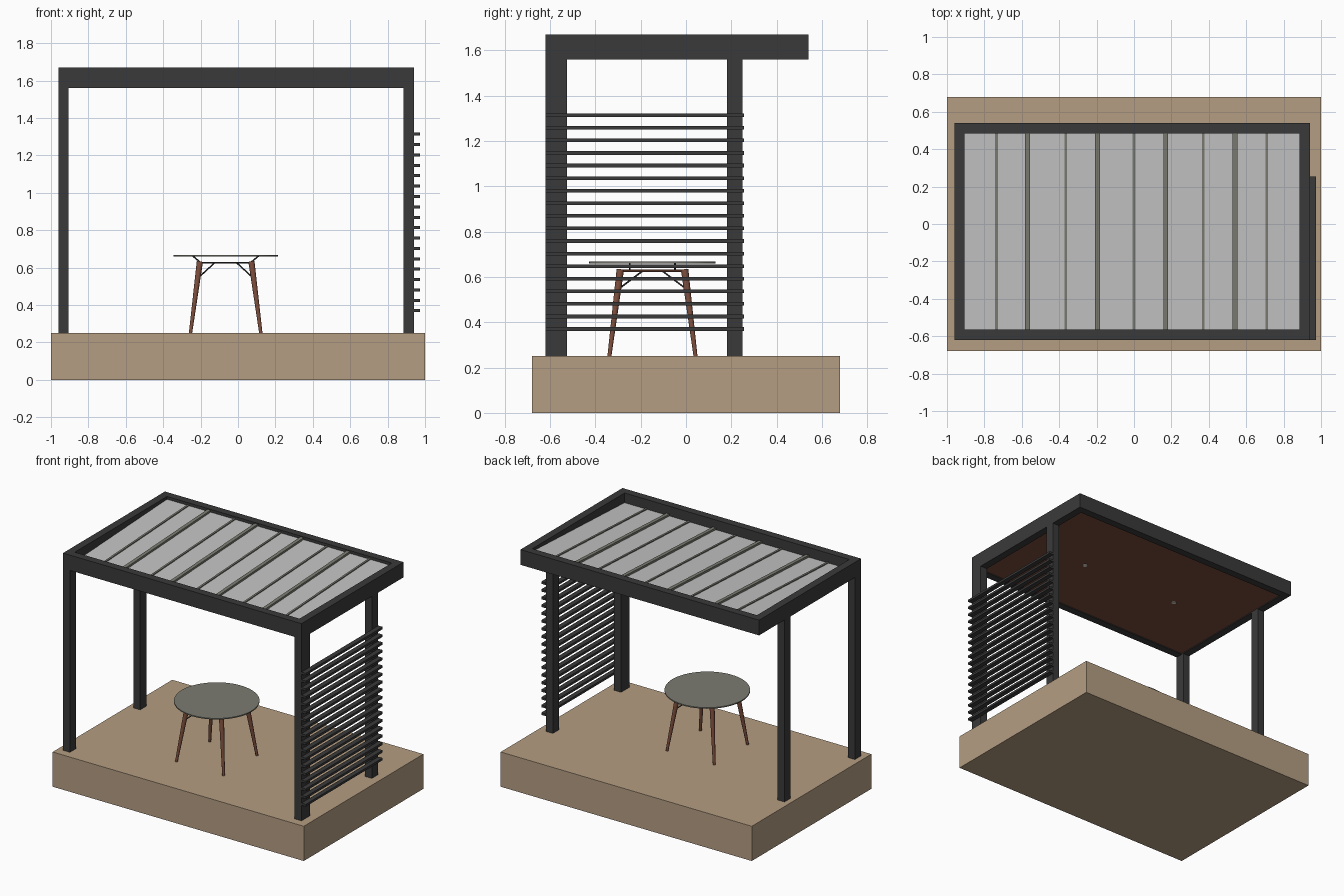
import bpy, bmesh, math
from mathutils import Vector

cube = bpy.data.objects.get("Cube")
if cube:
    bpy.data.objects.remove(cube, do_unlink=True)


def material(name, r, g, b):
    m = bpy.data.materials.new(name)
    m.use_nodes = True
    m.diffuse_color = (r, g, b, 1)
    m.node_tree.nodes["Principled BSDF"].inputs["Base Color"].default_value = (r, g, b, 1)
    return m


sand = material("sand", 0.46, 0.34, 0.225)
charcoal = material("charcoal", 0.042, 0.042, 0.042)
pale_grey = material("pale grey", 0.55, 0.55, 0.55)
stone_grey = material("stone grey", 0.2, 0.2, 0.17)
wood = material("brown wood", 0.2, 0.075, 0.045)
lamp_white = material("lamp white", 0.75, 0.7, 0.62)


def finish(name, bm, mat, smooth=False):
    bmesh.ops.recalc_face_normals(bm, faces=bm.faces)
    me = bpy.data.meshes.new(name)
    bm.to_mesh(me)
    bm.free()
    me.materials.append(mat)
    ob = bpy.data.objects.new(name, me)
    bpy.context.collection.objects.link(ob)
    if smooth:
        bpy.ops.object.select_all(action="DESELECT")
        ob.select_set(True)
        bpy.context.view_layer.objects.active = ob
        bpy.ops.object.shade_smooth_by_angle()
    return ob


def box(name, mat, x, y, z, rise=0):
    """Box from (low, high) ranges; rise lifts the back edge for a slope."""
    bm = bmesh.new()
    bmesh.ops.create_cube(bm, size=1)
    for v in bm.verts:
        back = v.co.y > 0
        v.co = [r[c > 0] for r, c in zip((x, y, z), v.co)]
        v.co.z += rise * back
    return finish(name, bm, mat)


def rod(name, mat, a, b, r1, r2, sides=12):
    """Tapered round bar from a to b."""
    a, b = Vector(a), Vector(b)
    d = b - a
    bm = bmesh.new()
    bmesh.ops.create_cone(bm, cap_ends=True, segments=sides, radius1=r1, radius2=r2, depth=d.length)
    bmesh.ops.transform(bm, matrix=d.to_track_quat("Z", "Y").to_matrix().to_4x4(), verts=bm.verts)
    bmesh.ops.translate(bm, vec=(a + b) / 2, verts=bm.verts)
    return finish(name, bm, mat, True)


# Base
FLOOR = 0.25
box("base", sand, (-1, 1), (-0.68, 0.68), (0, FLOOR))

# Roof frame
L, R, F, B = -0.96, 0.94, -0.62, 0.54
W = 0.055
LOW, TOP = 1.56, 1.67
box("front_beam", charcoal, (L, R), (F, F + W), (LOW, TOP))
box("back_beam", charcoal, (L, R), (B - W, B), (LOW, TOP))
box("left_beam", charcoal, (L, L + W), (F + W, B - W), (LOW, TOP))
box("right_beam", charcoal, (R - W, R), (F + W, B - W), (LOW, TOP))

# Posts
for side, x, depth in (("left", L, 0.07), ("right", R - W, 0.095)):
    box(side + "_front_post", charcoal, (x, x + W), (F, F + depth), (0.2, LOW))
    box(side + "_back_post", charcoal, (x, x + W), (0.18, 0.25), (0.2, LOW))

# Ceiling, sloping roof sheet and its battens
inside_x, inside_y = (L + W, R - W), (F + W, B - W)
SHEET, RISE = 1.59, 0.05
box("ceiling", wood, inside_x, inside_y, (1.566, 1.576))
box("roof_sheet", pale_grey, inside_x, inside_y, (SHEET, SHEET + 0.01), RISE)
for i, x in enumerate((-0.735, -0.57, -0.365, -0.195, 0, 0.17, 0.37, 0.54, 0.71)):
    wide = i % 2
    half = 0.013 if wide else 0.007
    box("roof_batten", stone_grey, (x - half, x + half), inside_y,
        (SHEET, SHEET + (0.024 if wide else 0.017)), RISE)

# Ceiling lamps
for x in (-0.41, 0.39):
    rod("ceiling_lamp", lamp_white, (x, -0.06, 1.562), (x, -0.06, 1.57), 0.016, 0.016, 16)

# Side screen slats
for i in range(18):
    z = 0.37 + i * 0.0555
    box("screen_slat", charcoal, (R, R + 0.034), (F, 0.255), (z - 0.008, z + 0.008))

# Round table
CX, CY = -0.066, -0.148


def at(x, y, z):
    return (CX + x, CY + y, z)


rod("table_top", stone_grey, at(0, 0, 0.66), at(0, 0, 0.668), 0.279, 0.279, 64)
for sx in (-1, 1):
    for sy in (-1, 1):
        rod("table_leg", wood, at(sx * 0.188, sy * 0.19, FLOOR), at(sx * 0.138, sy * 0.142, 0.632), 0.009, 0.017)
        rod("table_brace", charcoal, at(sx * 0.142, sy * 0.145, 0.55), at(sx * 0.06, sy * 0.045, 0.625), 0.004, 0.004, 8)
        rod("table_bracket", charcoal, at(sx * 0.135, sy * 0.1, 0.628), at(sx * 0.175, sy * 0.1, 0.662), 0.004, 0.004, 8)
    rod("table_cross_rail", wood, at(sx * 0.138, -0.142, 0.627), at(sx * 0.138, 0.142, 0.627), 0.006, 0.006, 8)
    rod("table_long_rail", charcoal, at(-0.138, sx * 0.1, 0.627), at(0.138, sx * 0.1, 0.627), 0.004, 0.004, 8)
